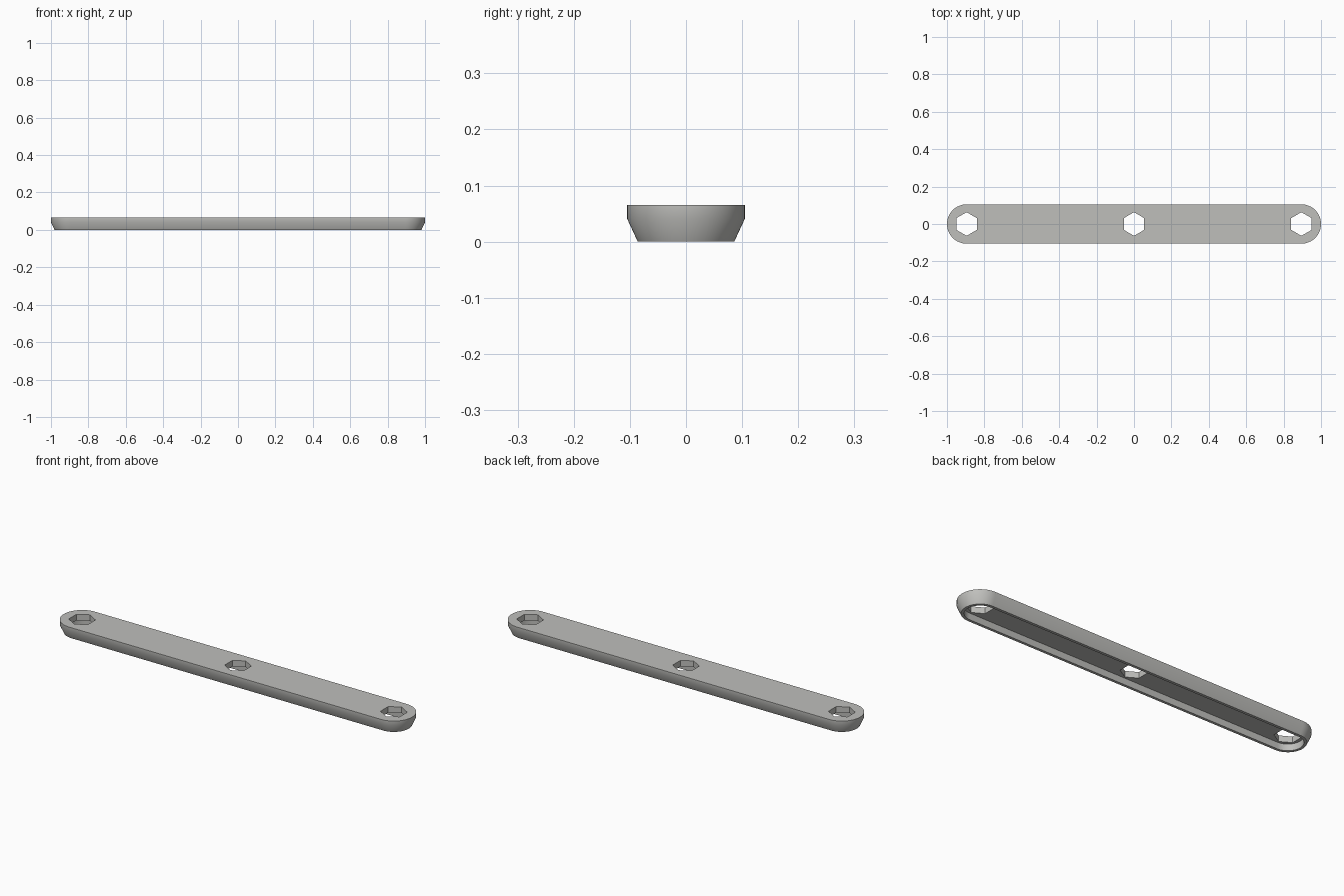
import bpy, bmesh, math

if "Cube" in bpy.data.objects:
    bpy.data.objects.remove(bpy.data.objects["Cube"])

SPAN = 0.895          # distance from centre to each end arc centre
SEG = 32              # segments per end arc

grey = bpy.data.materials.new("light grey")
grey.diffuse_color = (0.52, 0.52, 0.50, 1)
grey.use_nodes = True
grey.node_tree.nodes["Principled BSDF"].inputs["Base Color"].default_value = grey.diffuse_color


def stadium(bm, r, z):
    """Ring of vertices around a slot outline of half width r."""
    ring = []
    for side, start in ((1, -math.pi / 2), (-1, math.pi / 2)):
        for i in range(SEG + 1):
            a = start + math.pi * i / SEG
            ring.append(bm.verts.new((side * SPAN + r * math.cos(a), r * math.sin(a), z)))
    return ring


def finish(name, bm):
    bmesh.ops.recalc_face_normals(bm, faces=bm.faces[:])
    mesh = bpy.data.meshes.new(name)
    bm.to_mesh(mesh)
    bm.free()
    mesh.materials.append(grey)
    obj = bpy.data.objects.new(name, mesh)
    bpy.context.collection.objects.link(obj)
    return obj


# Bar: flat top, upright band, tapered skirt, hollow underside
bm = bmesh.new()
profile = [(0.105, 0.065), (0.105, 0.041), (0.086, 0.0), (0.072, 0.0), (0.072, 0.034)]
rings = [stadium(bm, r, z) for r, z in profile]
bm.faces.new(rings[0])
bm.faces.new(rings[-1])
for a, b in zip(rings, rings[1:]):
    n = len(a)
    for i in range(n):
        j = (i + 1) % n
        bm.faces.new((a[i], a[j], b[j], b[i]))
bar = finish("bar", bm)

# Three hexagonal holes with points along y
bm = bmesh.new()
for x in (-SPAN, 0, SPAN):
    loops = []
    for z in (0.015, 0.1):
        loops.append([bm.verts.new((x + 0.063 * math.cos(math.radians(30 + 60 * k)),
                                    0.063 * math.sin(math.radians(30 + 60 * k)), z))
                      for k in range(6)])
    lo, hi = loops
    bm.faces.new(lo)
    bm.faces.new(hi)
    for i in range(6):
        j = (i + 1) % 6
        bm.faces.new((lo[i], lo[j], hi[j], hi[i]))
cutter = finish("hole_cutter", bm)
cutter.hide_render = True

bpy.context.view_layer.objects.active = bar
bar.select_set(True)
cut = bar.modifiers.new("holes", 'BOOLEAN')
cut.operation = 'DIFFERENCE'
cut.solver = 'EXACT'
cut.object = cutter
bpy.ops.object.modifier_apply(modifier=cut.name)
bpy.data.objects.remove(cutter)

# Smooth rounded sides, crisp rims and holes
bpy.ops.object.shade_smooth_by_angle(angle=math.radians(30))
